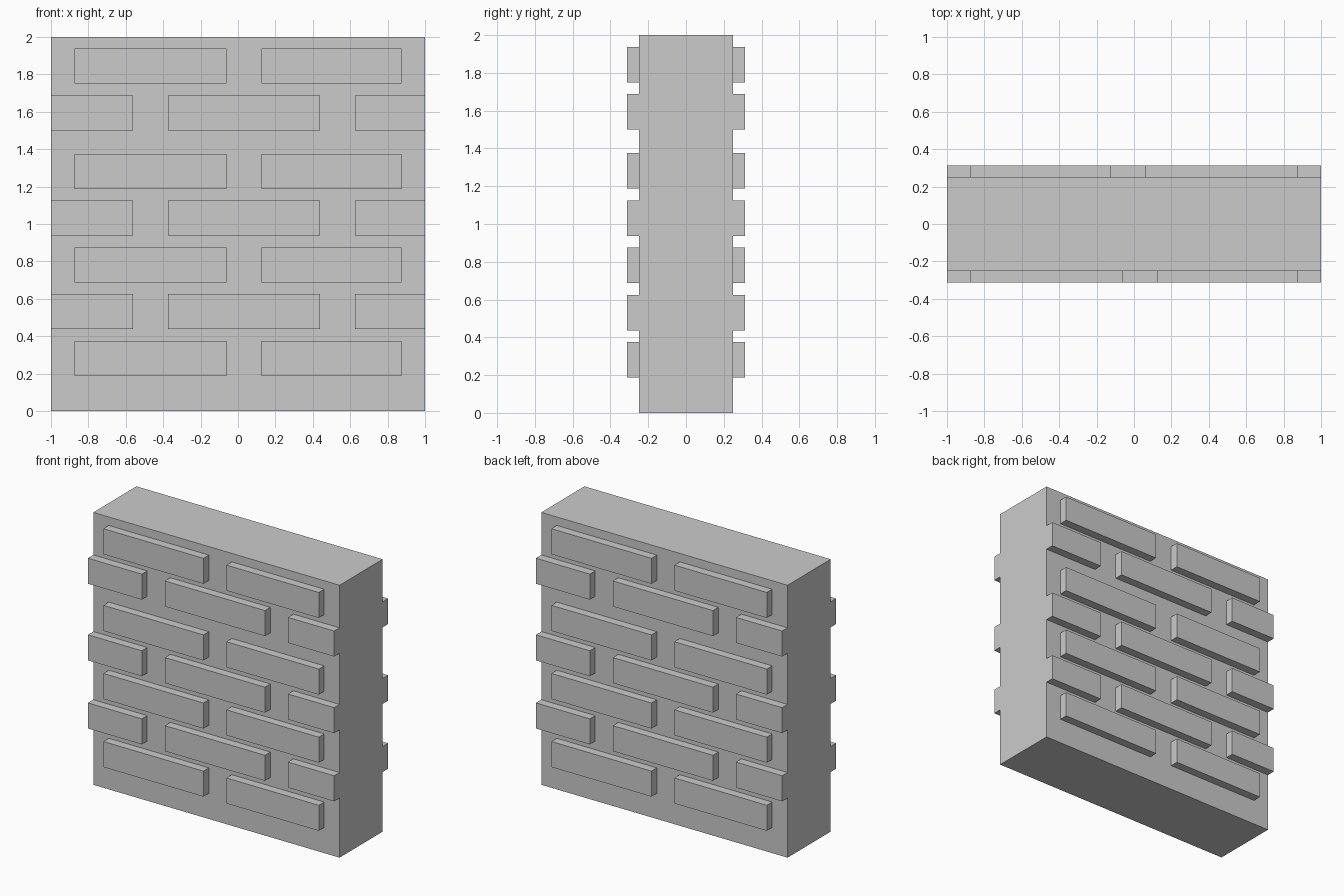
import bpy, bmesh
from mathutils import Matrix, Vector

if "Cube" in bpy.data.objects:
    bpy.data.objects.remove(bpy.data.objects["Cube"])

HALF_Y, RELIEF, SINK, BRICK_H = 0.25, 0.0625, 0.1, 0.1875
ROW_BOTTOMS = [0.1875, 0.4375, 0.6875, 0.9375, 1.1875, 1.5, 1.75]
WIDE_ROW = [(-0.875, -0.0625), (0.125, 0.875)]
EDGE_ROW = [(-1, -0.5625), (-0.375, 0.4375), (0.625, 1)]


def add_box(bm, lo, hi):
    lo, hi = Vector(lo), Vector(hi)
    m = Matrix.Translation((lo + hi) / 2) @ Matrix.Diagonal((*(hi - lo), 1))
    bmesh.ops.create_cube(bm, size=1, matrix=m)


def make_object(name, bm):
    mesh = bpy.data.meshes.new(name)
    bm.to_mesh(mesh)
    bm.free()
    ob = bpy.data.objects.new(name, mesh)
    bpy.context.collection.objects.link(ob)
    return ob


# Wall core
bm = bmesh.new()
add_box(bm, (-1, -HALF_Y, 0), (1, HALF_Y, 2))
wall = make_object("brick_wall", bm)

# Raised bricks: the back is the front turned half way round z
bm = bmesh.new()
for i, z in enumerate(ROW_BOTTOMS):
    for x0, x1 in (EDGE_ROW if i % 2 else WIDE_ROW):
        add_box(bm, (x0, -HALF_Y - RELIEF, z), (x1, -HALF_Y + SINK, z + BRICK_H))
        add_box(bm, (-x1, HALF_Y - SINK, z), (-x0, HALF_Y + RELIEF, z + BRICK_H))
bricks = make_object("bricks", bm)
bricks.hide_render = True

# Join into one clean solid so the flush ends become single flat faces
union = wall.modifiers.new("union", 'BOOLEAN')
union.operation, union.solver, union.object = 'UNION', 'EXACT', bricks
clean = wall.modifiers.new("clean", 'DECIMATE')
clean.decimate_type = 'DISSOLVE'
bpy.context.view_layer.objects.active = wall
wall.select_set(True)
for name in ("union", "clean"):
    bpy.ops.object.modifier_apply(modifier=name)
bpy.data.objects.remove(bricks)
